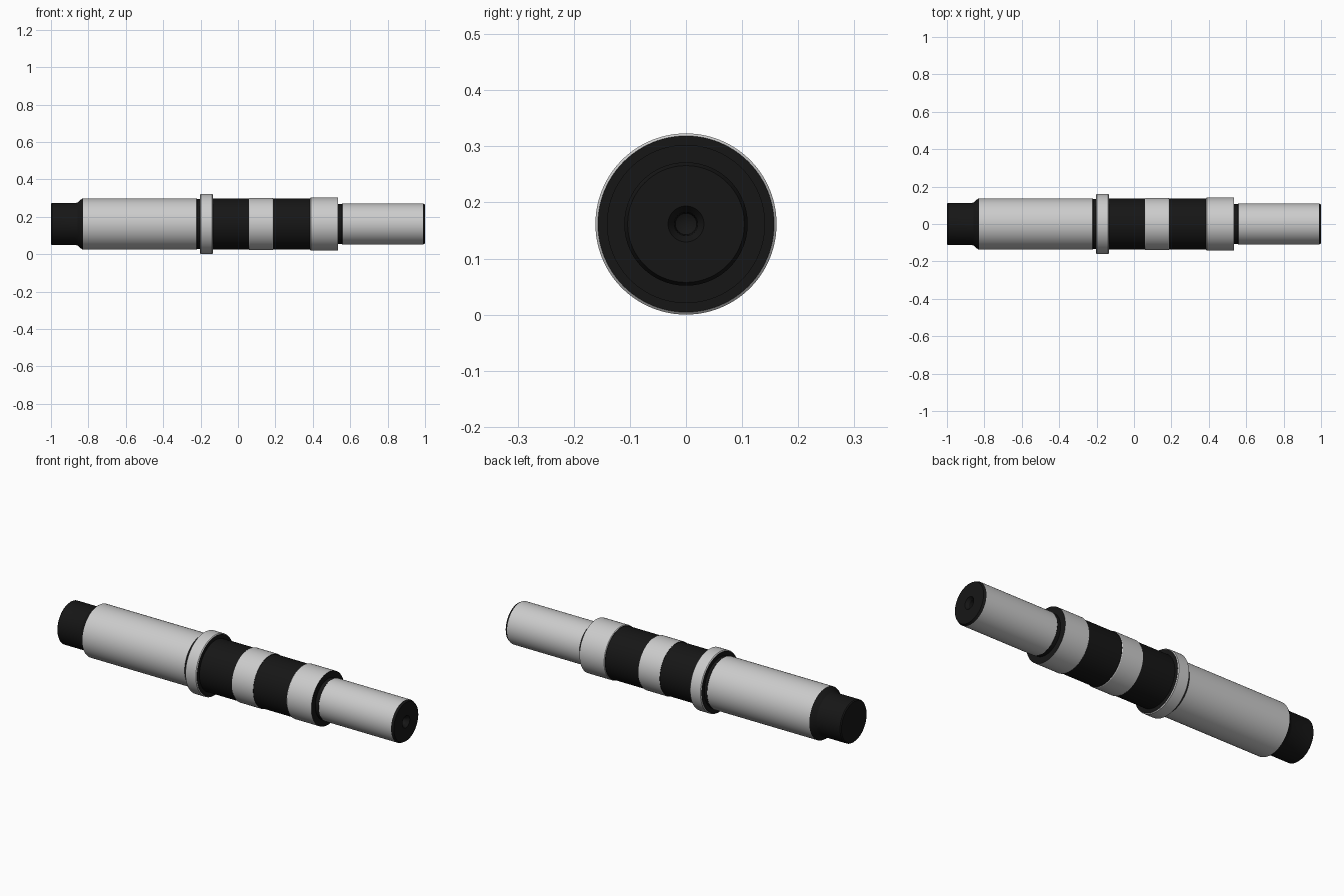
import bpy, bmesh, math

if "Cube" in bpy.data.objects:
    bpy.data.objects.remove(bpy.data.objects["Cube"])

SIDES = 96
CENTRE_Z = 0.1615

dark = bpy.data.materials.new("dark_finish")
dark.diffuse_color = (0.008, 0.008, 0.008, 1)
dark.use_nodes = True
dark.node_tree.nodes["Principled BSDF"].inputs["Base Color"].default_value = dark.diffuse_color


def lathe(name, profile, material=None):
    """Turn (x, radius) points, listed left to right, around the shaft axis."""
    bm = bmesh.new()
    rings = []
    for x, r in profile:
        if r == 0:
            rings.append([bm.verts.new((x, 0, 0))] * SIDES)
        else:
            rings.append([bm.verts.new((x, r * math.cos(a), r * math.sin(a)))
                          for a in (2 * math.pi * j / SIDES for j in range(SIDES))])
    for lo, hi in zip(rings, rings[1:]):
        for j in range(SIDES):
            k = (j + 1) % SIDES
            corners = dict.fromkeys((lo[j], lo[k], hi[k], hi[j]))
            bm.faces.new(list(corners))
    mesh = bpy.data.meshes.new(name)
    bm.to_mesh(mesh)
    bm.free()
    obj = bpy.data.objects.new(name, mesh)
    obj.location.z = CENTRE_Z
    if material:
        mesh.materials.append(material)
    bpy.context.collection.objects.link(obj)
    bpy.context.view_layer.objects.active = obj
    obj.select_set(True)
    return obj


# Left end: reduced stub and tapered shoulder
lathe("left_stub", [(-1, 0), (-1, 0.107), (-0.995, 0.112), (-0.87, 0.112),
                    (-0.857, 0.116), (-0.838, 0.132), (-0.83, 0.137)], dark)

# Long ground journal and its relief groove
lathe("long_journal", [(-0.83, 0.137), (-0.222, 0.137)])
lathe("relief_groove", [(-0.222, 0.137), (-0.218, 0.134), (-0.203, 0.134),
                        (-0.203, 0.157)], dark)

# Thrust collar with chamfered rims
lathe("collar", [(-0.203, 0.157), (-0.199, 0.1615), (-0.138, 0.1615), (-0.134, 0.157)])

# Alternating dark bands and grey bearing lands
lathe("inner_band", [(-0.134, 0.157), (-0.134, 0.136), (0.06, 0.136), (0.06, 0.138)], dark)
lathe("middle_land", [(0.06, 0.138), (0.063, 0.140), (0.184, 0.140), (0.187, 0.138)])
lathe("outer_band", [(0.187, 0.138), (0.187, 0.136), (0.386, 0.136), (0.386, 0.138)], dark)
lathe("outer_land", [(0.386, 0.138), (0.389, 0.141), (0.535, 0.141)])

# Step down to the output journal
lathe("step_groove", [(0.535, 0.141), (0.535, 0.107), (0.555, 0.107), (0.558, 0.110)], dark)
lathe("right_journal", [(0.558, 0.110), (0.988, 0.110)])

# Right end face with a centre-drilled hole
lathe("right_end", [(0.988, 0.110), (1, 0.104), (1, 0.032), (0.984, 0.021),
                    (0.95, 0.019), (0.94, 0)], dark)

bpy.ops.object.shade_smooth_by_angle(angle=math.radians(20))
